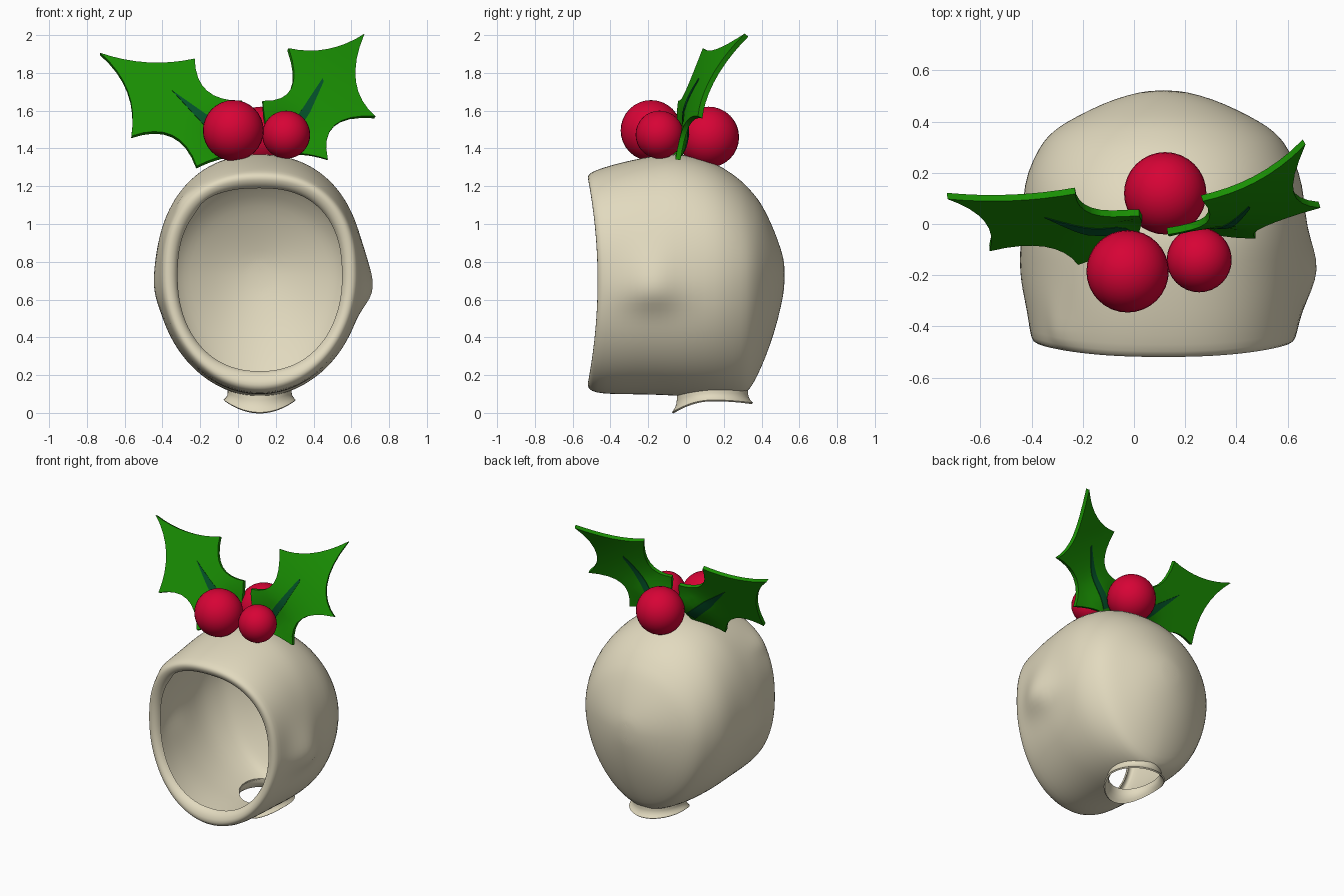
import bpy, bmesh, math
from mathutils import Vector

if "Cube" in bpy.data.objects:
    bpy.data.objects.remove(bpy.data.objects["Cube"])

CX = 0.115  # centre line of the hood


def material(name, rgb):
    m = bpy.data.materials.new(name)
    m.diffuse_color = (*rgb, 1)
    m.use_nodes = True
    m.node_tree.nodes["Principled BSDF"].inputs["Base Color"].default_value = m.diffuse_color
    return m


CREAM = material("cream", (0.76, 0.70, 0.52))
RED = material("berry red", (0.68, 0.001, 0.036))
GREEN = material("leaf green", (0.010, 0.275, 0.001))
DARK = material("vein green", (0.001, 0.085, 0.022))


def make(name, bm, mat):
    me = bpy.data.meshes.new(name)
    bm.to_mesh(me)
    bm.free()
    ob = bpy.data.objects.new(name, me)
    bpy.context.collection.objects.link(ob)
    me.materials.append(mat)
    return ob


def modify(ob, kind, **settings):
    mod = ob.modifiers.new(kind.lower(), kind)
    for k, v in settings.items():
        setattr(mod, k, v)
    bpy.ops.object.select_all(action='DESELECT')
    bpy.context.view_layer.objects.active = ob
    ob.select_set(True)
    bpy.ops.object.modifier_apply(modifier=mod.name)


def smooth(ob, angle=40):
    bpy.ops.object.select_all(action='DESELECT')
    bpy.context.view_layer.objects.active = ob
    ob.select_set(True)
    bpy.ops.object.shade_smooth_by_angle(angle=math.radians(angle))


def loft(rings, cap_end=False):
    bm = bmesh.new()
    loops = [[bm.verts.new(p) for p in r] for r in rings]
    for a, b in zip(loops, loops[1:]):
        n = len(a)
        for i in range(n):
            bm.faces.new((a[i], a[(i + 1) % n], b[(i + 1) % n], b[i]))
    if cap_end:
        bm.faces.new(loops[-1])
    bmesh.ops.recalc_face_normals(bm, faces=bm.faces)
    return bm


# Hood: rings from the turned-in face opening to the back of the head
# y, top z, bottom z, half width, top exponent, bottom exponent
HOOD = [
    (-0.43, 1.19, 0.22, 0.435, 2.4, 2.2), (-0.455, 1.20, 0.21, 0.445, 2.4, 2.2),
    (-0.472, 1.235, 0.165, 0.475, 2.4, 2.1), (-0.464, 1.264, 0.128, 0.512, 2.35, 2.0),
    (-0.42, 1.285, 0.105, 0.522, 2.3, 2.0), (-0.34, 1.315, 0.098, 0.53, 2.3, 2.0),
    (-0.26, 1.34, 0.098, 0.54, 2.25, 2.0), (-0.18, 1.36, 0.096, 0.545, 2.2, 2.0),
    (-0.10, 1.37, 0.093, 0.55, 2.2, 2.0), (-0.02, 1.37, 0.088, 0.55, 2.2, 2.0),
    (0.10, 1.345, 0.083, 0.55, 2.15, 1.95), (0.20, 1.30, 0.083, 0.535, 2.1, 1.9),
    (0.30, 1.225, 0.092, 0.485, 2.05, 1.85), (0.34, 1.18, 0.125, 0.455, 2.0, 1.85),
    (0.38, 1.135, 0.20, 0.41, 2.0, 1.85),
    (0.42, 1.07, 0.29, 0.34, 2.0, 1.9), (0.47, 0.96, 0.43, 0.24, 2.0, 2.0),
    (0.505, 0.86, 0.57, 0.14, 2.0, 2.0), (0.523, 0.79, 0.67, 0.05, 2.0, 2.0)]
# side, y, z, y radius, upper and lower z radius, amount: ear bulges and a temple bump
BUMPS = [(1, -0.18, 0.64, 0.13, 0.20, 0.085, 0.068), (-1, -0.18, 0.64, 0.13, 0.20, 0.085, 0.02),
         (-1, -0.41, 1.13, 0.07, 0.07, 0.04, 0.03)]


def hood_point(ring, a):
    y, top, bottom, hw, pt, pb = ring
    c, s = math.cos(a), math.sin(a)
    p, h, zc = (pt, top - 0.73, 0.73) if s >= 0 else (pb, 0.73 - bottom, 0.73)
    x = hw * math.copysign(abs(c) ** (2 / p), c)
    z = zc + h * math.copysign(abs(s) ** (2 / p), s)
    for side, by, bz, ry, up, down, amt in BUMPS:
        if x * side > 0 and y > -0.45:
            rz = up if z > bz else down
            x += side * amt * math.exp(-((y - by) / ry) ** 2 - ((z - bz) / rz) ** 2)
    fade = min(1, max(0, (-0.2 - y) / 0.2))
    return (CX + x, y - fade * 0.055 * ((z - 0.7) / 0.56) ** 2, z)


SEG = 64
bm = loft([[hood_point(r, 2 * math.pi * i / SEG) for i in range(SEG)] for r in HOOD], True)
bm.faces.ensure_lookup_table()
bm.normal_update()
if bm.faces[-1].normal.y < 0:
    bmesh.ops.reverse_faces(bm, faces=bm.faces)
hood = make("hood", bm, CREAM)
modify(hood, 'SUBSURF', levels=1)
modify(hood, 'SOLIDIFY', thickness=0.010, offset=-1)

# Neck hole cut through the bottom
bm = bmesh.new()
bmesh.ops.create_cone(bm, cap_ends=True, segments=64, radius1=1, radius2=1, depth=0.5)
for v in bm.verts:
    v.co = (CX + v.co.x * 0.162, 0.14 + v.co.y * 0.182, v.co.z + 0.05)
cutter = make("neck_cutter", bm, CREAM)
cutter.hide_render = True
modify(hood, 'BOOLEAN', object=cutter, operation='DIFFERENCE', solver='EXACT')
bpy.data.objects.remove(cutter)
smooth(hood, 50)


# Flared neck collar with a wavy lower edge
def wave(a, front, side, back):
    s = math.sin(a)
    return side + ((back if s > 0 else front) - side) * s * s


rings = []
for r, t in [(0.875, 1.0), (0.875, 0.7), (0.89, 0.45), (0.94, 0.2), (1.0, 0.0)]:
    ring = []
    for i in range(SEG):
        a = 2 * math.pi * i / SEG
        lo, hi = wave(a, 0.0, 0.065, 0.05), wave(a, 0.095, 0.122, 0.122)
        ring.append((CX + 0.188 * r * math.cos(a), 0.14 + 0.21 * r * math.sin(a), lo + (hi - lo) * t))
    rings.append(ring)
collar = make("neck_collar", loft(rings), CREAM)
modify(collar, 'SOLIDIFY', thickness=0.01, offset=0)
smooth(collar, 50)

# Berries
for name, pos, r in [("berry_large", (-0.025, -0.185, 1.495), 0.161),
                     ("berry_small", (0.255, -0.14, 1.473), 0.127),
                     ("berry_back", (0.122, 0.12, 1.460), 0.161)]:
    bm = bmesh.new()
    bmesh.ops.create_uvsphere(bm, u_segments=32, v_segments=16, radius=r)
    bmesh.ops.translate(bm, verts=bm.verts, vec=pos)
    smooth(make(name, bm, RED))


# Leaves: flat outline in x-z, sliced, then bent in y around the berries
def bulge(x, z, cx, cz, amount):
    return amount * math.exp(-((x - cx) / 0.13) ** 2 - ((z - cz) / 0.12) ** 2)


def left_bend(x, z):
    return 0.13 + 0.49 * (z - 1.87) + 0.07 * (x + 0.23) + bulge(x, z, -0.02, 1.47, 0.055)


def right_bend(x, z):
    s = (x - 0.13) * 0.42 + (z - 1.34) * 0.63
    return -0.04 + 0.51 * (s - 0.16) + 1.02 * (s - 0.16) * (s - 0.405) + bulge(x, z, 0.26, 1.46, 0.045)


def plate(name, points, bend, thickness, mat):
    bm = bmesh.new()
    bm.faces.new([bm.verts.new((x, 0, z)) for x, z in points])
    # slice both ways so the sheet can bend
    for n in (Vector((0.42, 0, 0.63)).normalized(), Vector((0.63, 0, -0.42)).normalized()):
        for i in range(-18, 18):
            bmesh.ops.bisect_plane(bm, geom=bm.verts[:] + bm.edges[:] + bm.faces[:],
                                   plane_co=Vector((0.0, 0, 1.6)) + n * (0.05 * i), plane_no=n)
    bmesh.ops.triangulate(bm, faces=bm.faces)
    for v in bm.verts:
        v.co.y = bend(v.co.x, v.co.z)
    bmesh.ops.recalc_face_normals(bm, faces=bm.faces)
    ob = make(name, bm, mat)
    modify(ob, 'SOLIDIFY', thickness=thickness, offset=0)
    smooth(ob)


def scallops(pts):
    # alternating spike tips and on-curve midpoints
    out = []
    for i in range(0, len(pts), 2):
        a, m, b = (Vector(pts[(i + k) % len(pts)]) for k in range(3))
        c = 2 * m - (a + b) / 2
        for k in range(8):
            t = k / 8
            out.append(tuple(a * (1 - t) ** 2 + c * 2 * t * (1 - t) + b * t * t))
    return out


LEFT = [(-0.73, 1.90), (-0.48, 1.85), (-0.23, 1.87), (-0.165, 1.70), (0.02, 1.65), (0.03, 1.5),
        (0.0, 1.37), (-0.11, 1.345), (-0.22, 1.30), (-0.35, 1.465), (-0.565, 1.46), (-0.585, 1.70)]
RIGHT = [(0.665, 2.0), (0.47, 1.92), (0.265, 1.925), (0.28, 1.715), (0.13, 1.65), (0.15, 1.5),
         (0.20, 1.36), (0.33, 1.37), (0.475, 1.34), (0.51, 1.52), (0.725, 1.565), (0.62, 1.75)]
plate("left_leaf", scallops(LEFT), left_bend, 0.027, GREEN)
plate("right_leaf", scallops(RIGHT), right_bend, 0.027, GREEN)
# Dark tapered veins showing on both sides of each leaf
plate("left_vein", [(-0.35, 1.70), (-0.18, 1.515), (-0.04, 1.39), (0.0, 1.43), (-0.15, 1.56), (-0.335, 1.69)],
      left_bend, 0.034, DARK)
plate("right_vein", [(0.443, 1.765), (0.34, 1.61), (0.205, 1.42), (0.255, 1.39), (0.38, 1.59), (0.45, 1.75)],
      right_bend, 0.034, DARK)
